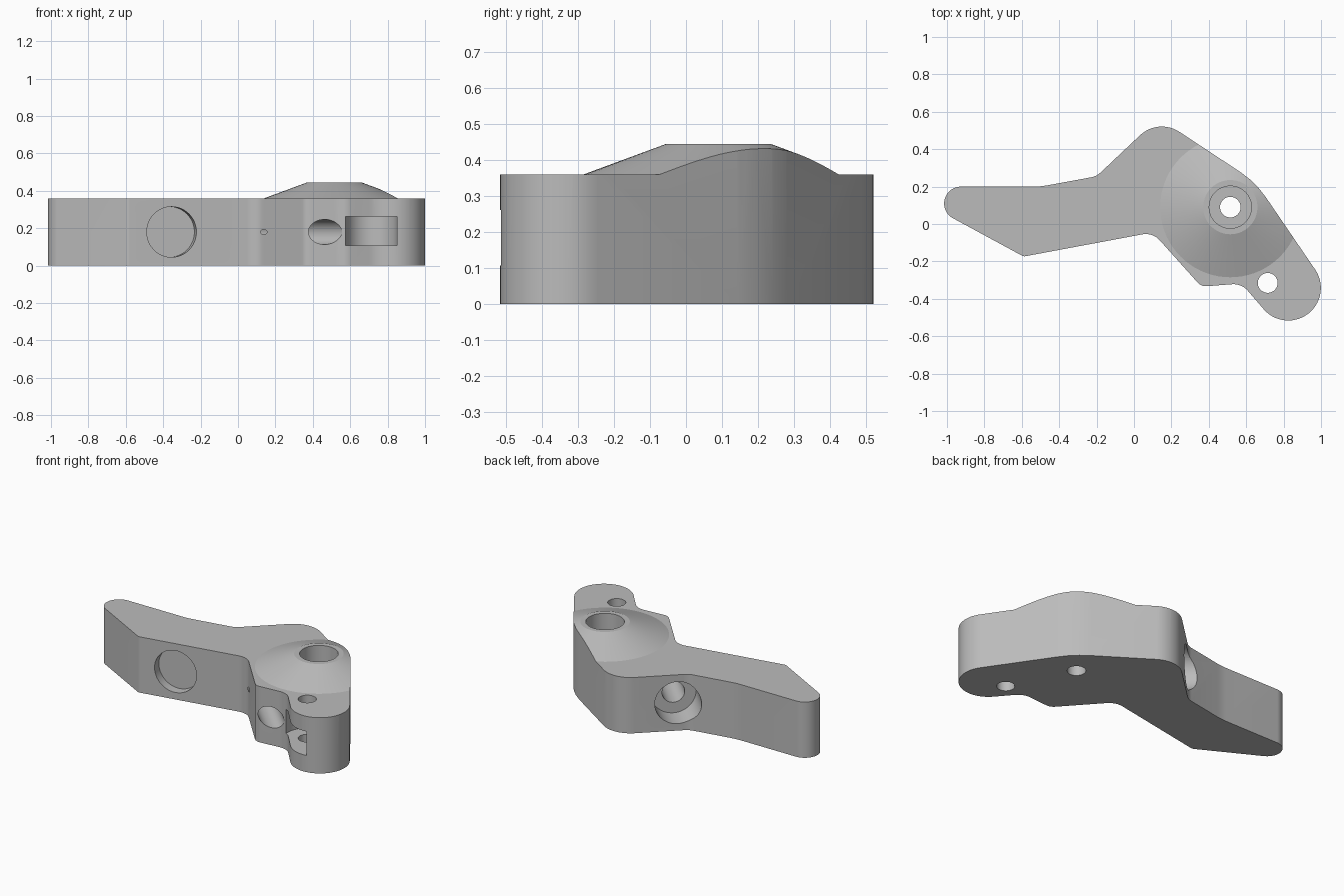
import bpy
import bmesh
from math import atan2, cos, pi, radians, sin, tan
from mathutils import Matrix, Vector

if "Cube" in bpy.data.objects:
    bpy.data.objects.remove(bpy.data.objects["Cube"])

MID = 0.18                  # height of the sideways bores
PIVOT = (0.515, 0.09)       # main pivot bore
PIN = (0.715, -0.315)       # pin bore in the rounded end

metal = bpy.data.materials.new("plain grey metal")
metal.use_nodes = True
GREY = (0.5, 0.5, 0.5, 1)
metal.diffuse_color = GREY
metal.node_tree.nodes["Principled BSDF"].inputs["Base Color"].default_value = GREY


def finish(name, bm):
    """Turn a bmesh into a linked object."""
    bmesh.ops.recalc_face_normals(bm, faces=bm.faces)
    mesh = bpy.data.meshes.new(name)
    bm.to_mesh(mesh)
    bm.free()
    mesh.materials.append(metal)
    obj = bpy.data.objects.new(name, mesh)
    bpy.context.collection.objects.link(obj)
    return obj


def arc(centre, r, start, end, steps):
    return [Vector((centre[0] + r * cos(a), centre[1] + r * sin(a)))
            for a in (start + (end - start) * i / steps for i in range(steps + 1))]


def fillet(corners):
    """Round each (x, y, radius) corner of a closed outline."""
    out = []
    for i, (x, y, r) in enumerate(corners):
        p = Vector((x, y))
        if r == 0:
            out.append(p)
            continue
        to_prev = (Vector(corners[i - 1][:2]) - p).normalized()
        to_next = (Vector(corners[(i + 1) % len(corners)][:2]) - p).normalized()
        half = to_prev.angle(to_next) / 2
        centre = p + (to_prev + to_next).normalized() * (r / sin(half))
        a, b = [p + d * (r / tan(half)) - centre for d in (to_prev, to_next)]
        start = atan2(a.y, a.x)
        sweep = (atan2(b.y, b.x) - start + pi) % (2 * pi) - pi
        out += arc(centre, r, start, start + sweep, max(3, int(abs(sweep) / radians(6))))
    return out


def prism(name, points, z0, z1):
    bm = bmesh.new()
    face = bm.faces.new([bm.verts.new((p[0], p[1], z0)) for p in points])
    top = bmesh.ops.extrude_face_region(bm, geom=[face])["geom"]
    bmesh.ops.translate(bm, vec=(0, 0, z1 - z0),
                        verts=[v for v in top if isinstance(v, bmesh.types.BMVert)])
    return finish(name, bm)


def lathe(name, profile, centre, steps=72):
    """Revolve a closed (radius, z) profile into a ring-shaped solid."""
    bm = bmesh.new()
    rings = [[bm.verts.new((centre[0] + r * cos(2 * pi * i / steps),
                            centre[1] + r * sin(2 * pi * i / steps), z))
              for i in range(steps)] for r, z in profile]
    for k, ring in enumerate(rings):
        prev = rings[k - 1]
        for i in range(steps):
            j = (i + 1) % steps
            bm.faces.new((prev[i], prev[j], ring[j], ring[i]))
    return finish(name, bm)


def drill(name, start, end, r):
    """Cylinder cutter between two points."""
    start, end = Vector(start), Vector(end)
    axis = end - start
    spin = axis.to_track_quat('Z', 'Y').to_matrix().to_4x4()
    bm = bmesh.new()
    bmesh.ops.create_cone(bm, cap_ends=True, segments=48, radius1=r, radius2=r,
                          depth=axis.length,
                          matrix=Matrix.Translation((start + end) / 2) @ spin)
    return finish(name, bm)


def combine(body, tool, operation):
    bpy.context.view_layer.objects.active = body
    mod = body.modifiers.new(tool.name, 'BOOLEAN')
    mod.object, mod.operation, mod.solver = tool, operation, 'EXACT'
    bpy.ops.object.modifier_apply(modifier=mod.name)
    bpy.data.objects.remove(tool)


# Lever outline, clockwise from the narrow tip, with the rounded end as an arc
before_end = [(-1.28, 0.2, 0.09), (-0.5, 0.2, 0.4), (-0.2, 0.255, 0.1),
              (0.13, 0.567, 0.17), (0.649, 0.225, 0.5)]
round_end = [(p.x, p.y, 0) for p in
             arc((0.825, -0.342), 0.174, radians(34), radians(-138), 28)]
after_end = [(0.575, -0.318, 0.1), (0.36, -0.335, 0.06),
             (0.1, -0.045, 0.1), (-0.59, -0.174, 0.03)]
lever = prism("lever_body", fillet(before_end + round_end + after_end), 0, 0.6)

# Flat top with a conical boss and a stepped pivot bore
boss = [(0.055, -0.1), (2.5, -0.1), (2.5, 0.36), (0.375, 0.36),
        (0.145, 0.445), (0.113, 0.445), (0.113, 0.22), (0.055, 0.22)]
combine(lever, lathe("boss_profile", boss, PIVOT), 'INTERSECT')

# Pin bore and the round-backed slot that crosses it
combine(lever, drill("pin_bore", (*PIN, -0.1), (*PIN, 0.6), 0.053), 'DIFFERENCE')
slot = arc((0.7125, PIN[1]), 0.1375, 0, pi, 28) + [Vector((0.575, -0.7)), Vector((0.85, -0.7))]
combine(lever, prism("end_slot", slot, 0.107, 0.262), 'DIFFERENCE')

# Slanted through bore with a wide pocket at its rear mouth
rear = Vector((-0.15, 0.3, MID))
inward = Vector((0.7, -0.714, 0))
combine(lever, drill("slanted_bore", rear - inward * 0.2, rear + inward * 1.2, 0.067), 'DIFFERENCE')
combine(lever, drill("rear_pocket", rear - inward * 0.2, rear + inward * 0.15, 0.135), 'DIFFERENCE')

# Shallow round pocket in the front of the arm
front = Vector((-0.355, -0.13, MID))
inward = Vector((-0.18, 0.984, 0))
combine(lever, drill("front_pocket", front - inward * 0.1, front + inward * 0.06, 0.135), 'DIFFERENCE')

# Smooth curved walls, crisp edges
bpy.ops.object.select_all(action='DESELECT')
lever.select_set(True)
bpy.context.view_layer.objects.active = lever
bpy.ops.object.shade_smooth_by_angle(angle=radians(15))
